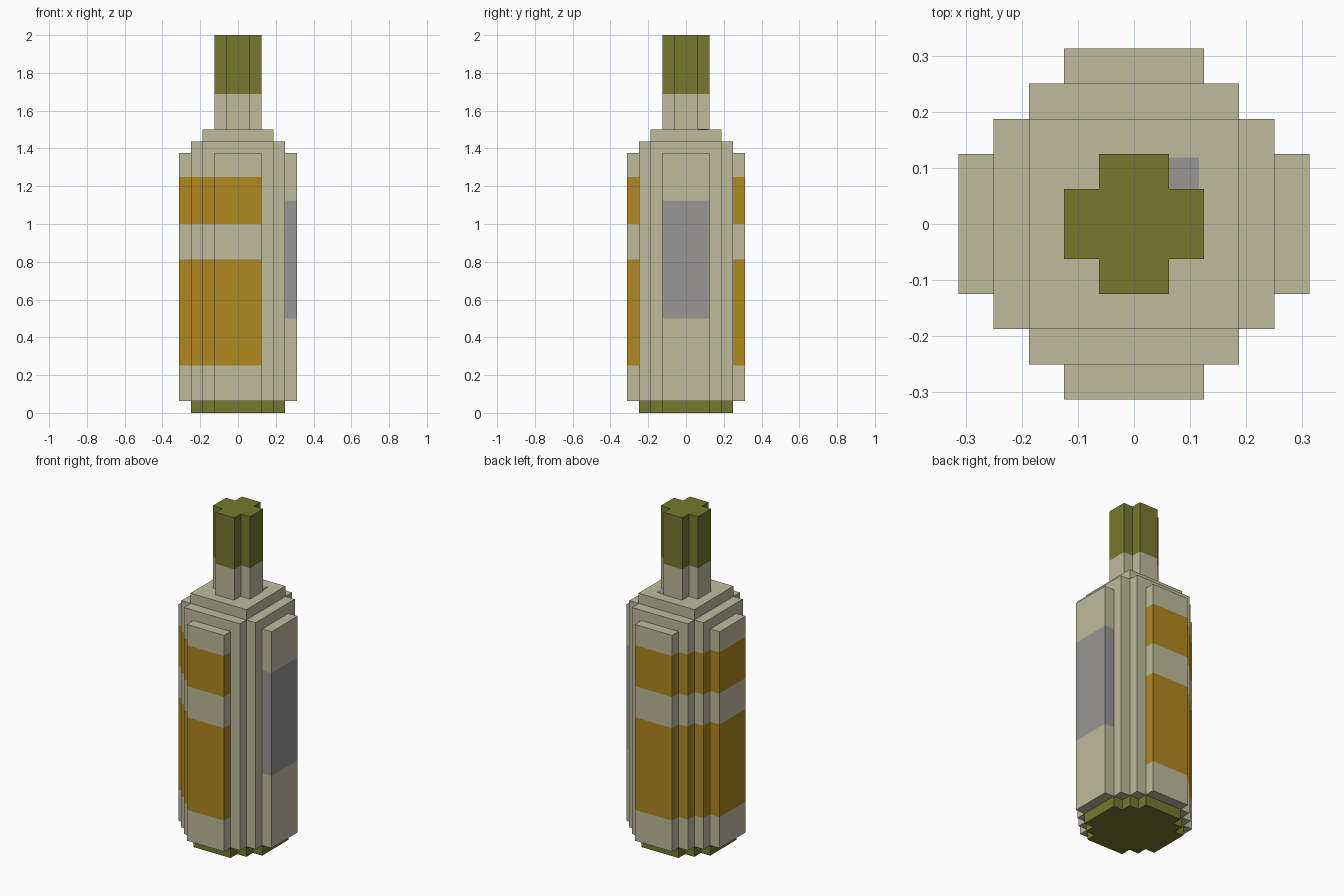
import bpy
import bmesh

if "Cube" in bpy.data.objects:
    bpy.data.objects.remove(bpy.data.objects["Cube"], do_unlink=True)

U = 1 / 16  # one block


def material(name, rgb):
    """Make a flat material from display colour values."""
    linear = [((c / 255 + 0.055) / 1.055) ** 2.4 for c in rgb] + [1]
    mat = bpy.data.materials.new(name)
    mat.use_nodes = True
    mat.diffuse_color = linear
    mat.node_tree.nodes["Principled BSDF"].inputs["Base Color"].default_value = linear
    return mat


MATS = [material("cream", (190, 188, 158)), material("olive green", (117, 122, 46)),
        material("amber", (176, 136, 32)), material("grey", (152, 151, 150))]
CREAM, OLIVE, AMBER, GREY = range(4)


def stepped_outline(steps):
    """Turn the stairs of one quadrant into a full outline."""
    quarter = []
    for i, (x, y) in enumerate(steps):
        if i:
            quarter.append((x, steps[i - 1][1]))
        quarter.append((x, y))
    outline = []
    for _ in range(4):
        outline += quarter
        quarter = [(-y, x) for x, y in quarter]
    return outline


def prism(name, outline, levels, rule, bottom=False, top=True):
    """Extrude an outline through the levels and colour faces by a rule."""
    bm = bmesh.new()
    rings = [[bm.verts.new((x, y, z)) for x, y in outline] for z in levels]
    n = len(outline)
    for low, high in zip(rings, rings[1:]):
        for i in range(n):
            j = (i + 1) % n
            bm.faces.new((low[i], low[j], high[j], high[i]))
    if bottom:
        bm.faces.new(rings[0][::-1])
    if top:
        bm.faces.new(rings[-1])
    bm.normal_update()
    for f in bm.faces:
        f.material_index = rule(f.calc_center_bounds(), f.normal)
    # Merge neighbouring flat faces of the same colour
    bmesh.ops.dissolve_limit(bm, angle_limit=0.01, verts=bm.verts, edges=bm.edges,
                             delimit={'MATERIAL'})
    bmesh.ops.scale(bm, vec=(U, U, U), verts=bm.verts)
    mesh = bpy.data.meshes.new(name)
    bm.to_mesh(mesh)
    bm.free()
    for mat in MATS:
        mesh.materials.append(mat)
    obj = bpy.data.objects.new(name, mesh)
    bpy.context.collection.objects.link(obj)
    return obj


def label_rule(c, normal):
    """Amber label bands around the body, grey plate on the left side."""
    if abs(normal.z) > 0.5:
        return CREAM
    if c.x < 2.1 and (4 < c.z < 13 or 16 < c.z < 20):
        return AMBER
    if c.x > 4.1 and 8 < c.z < 18:
        return GREY
    return CREAM


def plain(index):
    return lambda c, normal: index


# Base
prism("base", stepped_outline([(4, 2), (3, 3), (2, 4)]), (0, 1), plain(OLIVE),
      bottom=True, top=False)

# Body with labels
prism("body", stepped_outline([(5, 2), (4, 3), (3, 4), (2, 5)]),
      (1, 4, 8, 13, 16, 18, 20, 22), label_rule, bottom=True)

# Shoulders
prism("lower_shoulder", stepped_outline([(4, 3), (3, 4)]), (22, 23), plain(CREAM))
prism("upper_shoulder", stepped_outline([(3, 3)]), (23, 24), plain(CREAM))

# Neck and cap
cross = stepped_outline([(2, 1), (1, 2)])
prism("neck", cross, (24, 27), plain(CREAM), top=False)
prism("cap", cross, (27, 32), plain(OLIVE))

# Small grey mark on the shoulder, in the back left corner of the neck
prism("shoulder_mark", [(1, 1), (1.85, 1), (1.85, 1.9), (1, 1.9)], (24, 24.03), plain(GREY))
